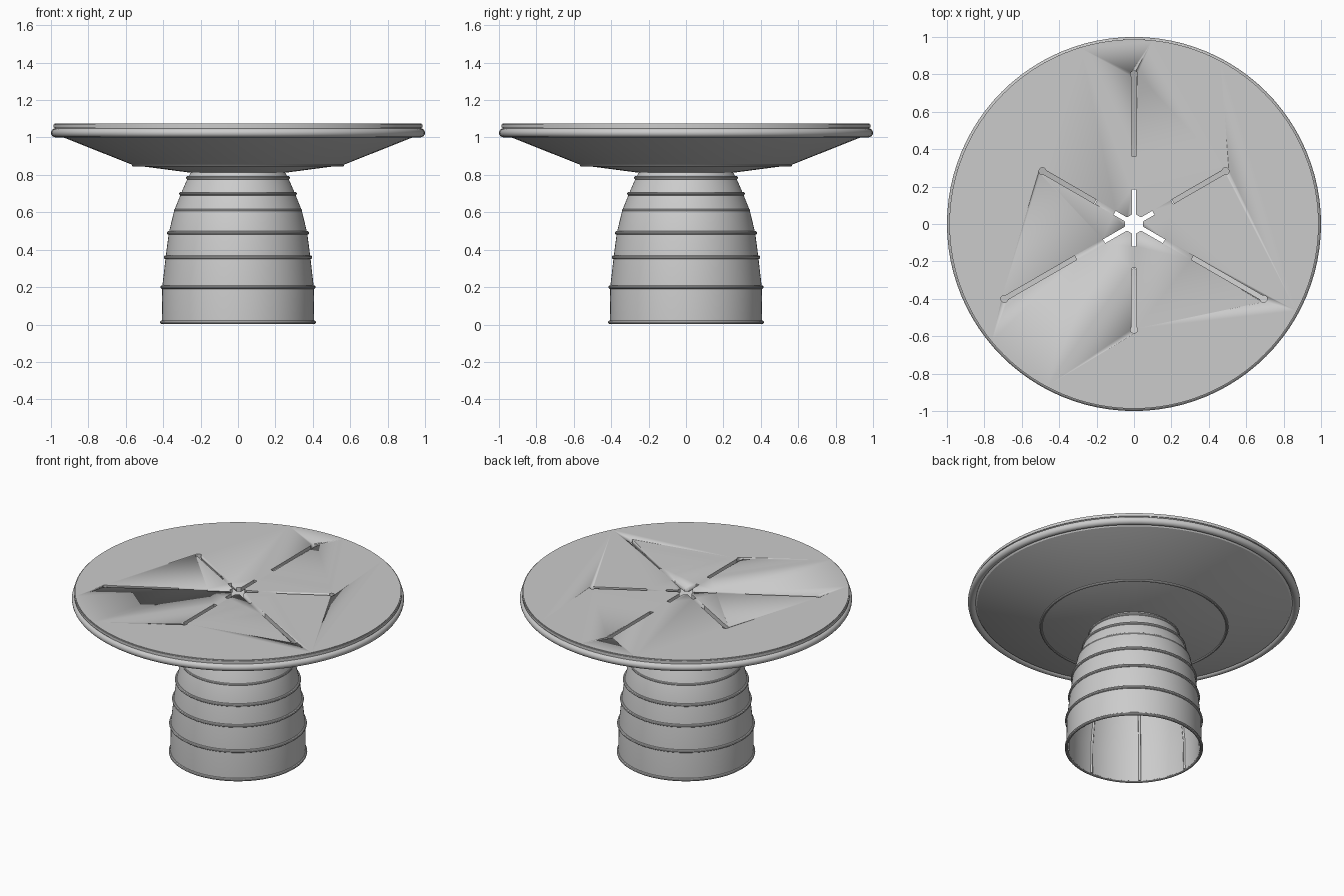
import bpy, bmesh
from math import sin, cos, pi, radians

if "Cube" in bpy.data.objects:
    bpy.data.objects.remove(bpy.data.objects["Cube"], do_unlink=True)

grey = bpy.data.materials.new("light grey")
grey.use_nodes = True
grey.diffuse_color = (0.6, 0.6, 0.6, 1)
grey.node_tree.nodes["Principled BSDF"].inputs["Base Color"].default_value = (0.6, 0.6, 0.6, 1)


def finish(name, bm, angle=30):
    bmesh.ops.recalc_face_normals(bm, faces=bm.faces)
    mesh = bpy.data.meshes.new(name)
    bm.to_mesh(mesh)
    bm.free()
    ob = bpy.data.objects.new(name, mesh)
    bpy.context.collection.objects.link(ob)
    mesh.materials.append(grey)
    bpy.ops.object.select_all(action='DESELECT')
    ob.select_set(True)
    bpy.context.view_layer.objects.active = ob
    bpy.ops.object.shade_smooth_by_angle(angle=radians(angle))
    return ob


def lathe(name, profile, steps=96):
    """Spin a closed (radius, z) outline about z; points on the axis merge."""
    bm = bmesh.new()
    verts = [bm.verts.new((r, 0, z)) for r, z in profile]
    edges = [bm.edges.new((v, verts[i - 1])) for i, v in enumerate(verts)]
    bmesh.ops.spin(bm, geom=verts + edges, axis=(0, 0, 1), cent=(0, 0, 0),
                   angle=2 * pi, steps=steps)
    bmesh.ops.remove_doubles(bm, verts=bm.verts, dist=1e-5)
    return finish(name, bm)


def hoop(name, radius, z, tube, sides=10):
    angles = [2 * pi * i / sides for i in range(sides)]
    return lathe(name, [(radius + tube * cos(a), z + tube * sin(a)) for a in angles])


def shell(path, thick):
    """Close an open path into a thin wall, thickened inwards."""
    return path + [(r - thick, z) for r, z in reversed(path)]


def prism(bm, outline, bottom, top):
    face = bm.faces.new([bm.verts.new((x, y, bottom)) for x, y in outline])
    new = bmesh.ops.extrude_face_region(bm, geom=[face])["geom"]
    bmesh.ops.translate(bm, vec=(0, 0, top - bottom),
                        verts=[g for g in new if isinstance(g, bmesh.types.BMVert)])


def turn(points, a):
    return [(x * cos(a) - y * sin(a), x * sin(a) + y * cos(a)) for x, y in points]


# Tabletop disc with softened edges, centre left solid
R = 0.987
bm = bmesh.new()
bmesh.ops.create_cone(bm, cap_ends=True, segments=128, radius1=R, radius2=R, depth=0.027)
bmesh.ops.translate(bm, verts=bm.verts, vec=(0, 0, 1.0615))
bmesh.ops.bevel(bm, geom=[e for e in bm.edges if abs(e.verts[0].co.z - e.verts[1].co.z) < 1e-4],
                offset=0.005, segments=2, affect='EDGES')
top = finish("tabletop", bm)

# Cutter: six keyhole slots and a six-armed central opening
bm = bmesh.new()
star = []
w, bulb = 0.012, 0.019
for i in range(6):
    a = radians(90 + 60 * i)
    inner, outer, arm = ((0.36, 0.80, 0.185), (0.235, 0.565, 0.12))[i % 2]
    end = [(outer + bulb * cos(t), bulb * sin(t))
           for t in (radians(-140 + 28 * k) for k in range(11))]
    prism(bm, turn([(inner, -w), *end, (inner, w)], a), 1.0, 1.1)
    star += turn([(0.05, -w), (arm, -w), (arm, w), (0.05, w)], a)
prism(bm, star, 1.0, 1.1)
cutter = finish("slot_cutter", bm)
cutter.hide_render = True
cut = top.modifiers.new("slots", 'BOOLEAN')
cut.operation = 'DIFFERENCE'
cut.solver = 'EXACT'
cut.object = cutter
bpy.context.view_layer.objects.active = top
bpy.ops.object.modifier_apply(modifier=cut.name)
bpy.data.objects.remove(cutter, do_unlink=True)

# Rounded rim and the dished underside
hoop("rim", 0.976, 1.025, 0.024, 16)
lathe("underside", [(0.24, 0.81), (0.56, 0.852), (0.945, 1.005), (0.975, 1.045),
                    (0.955, 1.045), (0.935, 1.015), (0.56, 0.864), (0.24, 0.822)])
hoop("underside_bead", 0.56, 0.852, 0.008)

# Hollow domed pedestal
wall = [(0.407, 0.01), (0.405, 0.2), (0.387, 0.36), (0.37, 0.49),
        (0.341, 0.61), (0.305, 0.7), (0.268, 0.785), (0.25, 0.815)]
lathe("pedestal", shell(wall, 0.01))
for i, (r, z) in enumerate(wall[:-1]):
    inset = 0.008 if i == 4 else 0
    hoop(f"pedestal_hoop_{i + 1}", r - inset, z + (0.002 if i == 0 else 0), 0.01)

# Upright ribs lining the pedestal
for i in range(8):
    a = 2 * pi * i / 8
    curve = bpy.data.curves.new("rib", 'CURVE')
    curve.dimensions = '3D'
    curve.bevel_depth = 0.008
    curve.bevel_resolution = 2
    curve.use_fill_caps = True
    line = curve.splines.new('POLY')
    line.points.add(len(wall) - 1)
    for p, (r, z) in zip(line.points, wall):
        p.co = ((r - 0.009) * cos(a), (r - 0.009) * sin(a), z, 1)
    curve.materials.append(grey)
    rib = bpy.data.objects.new(f"pedestal_rib_{i + 1}", curve)
    bpy.context.collection.objects.link(rib)
